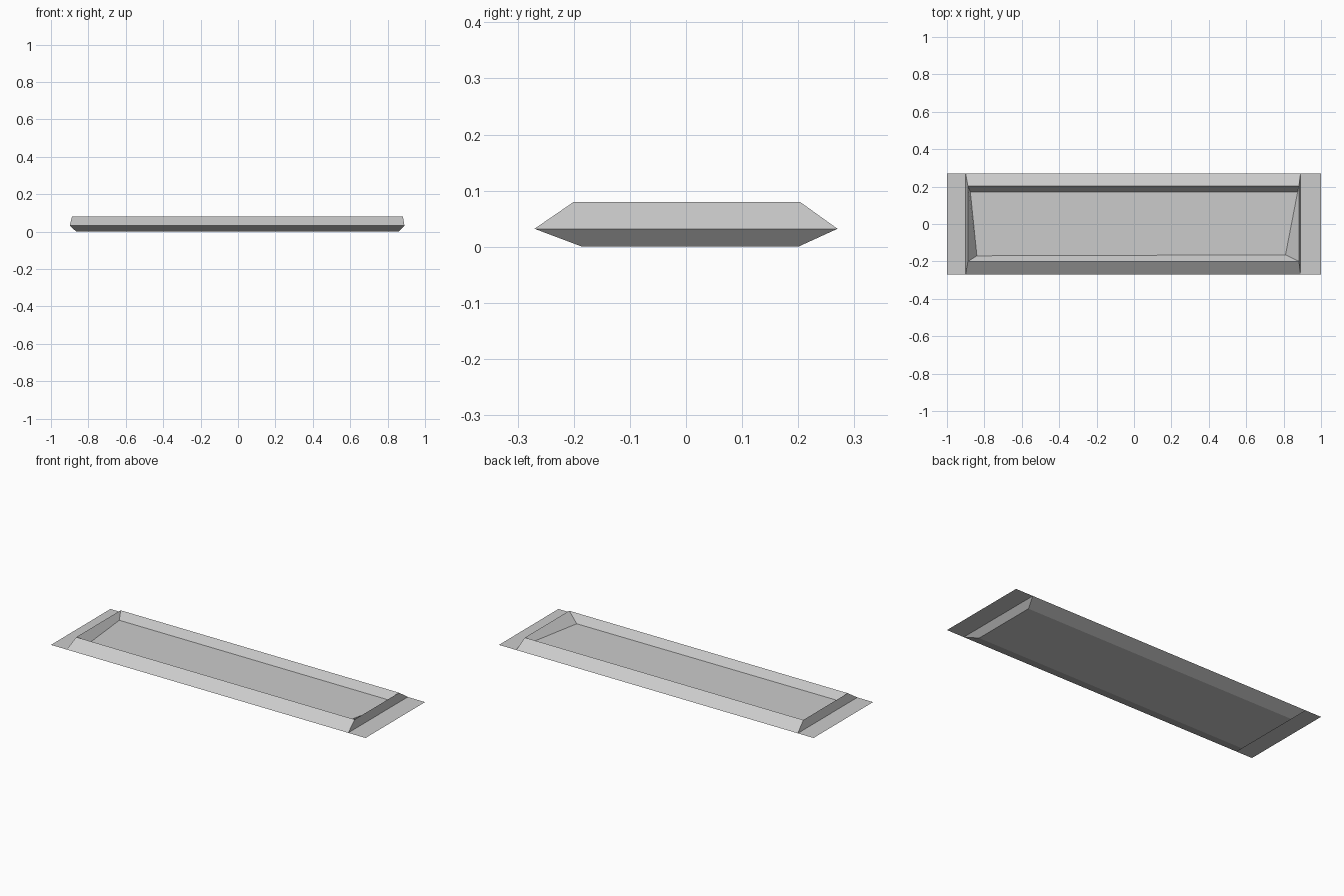
import bpy

if "Cube" in bpy.data.objects:
    bpy.data.objects.remove(bpy.data.objects["Cube"])


def mesh_object(name, verts, faces):
    mesh = bpy.data.meshes.new(name)
    mesh.from_pydata(verts, [], faces)
    mesh.update()
    obj = bpy.data.objects.new(name, mesh)
    bpy.context.collection.objects.link(obj)
    return obj


def rect(x0, x1, y0, y1, z):
    return [(x0, y0, z), (x1, y0, z), (x1, y1, z), (x0, y1, z)]


# Tray body: rectangular rings from the underside, out to the waist,
# up to the rim and back down to the recessed floor
rings = [
    rect(-0.865, 0.86, -0.185, 0.20, 0.0),
    rect(-0.90, 0.89, -0.27, 0.27, 0.032),
    rect(-0.888, 0.882, -0.20, 0.203, 0.08),
    [(-0.84, -0.17, 0.038), (0.81, -0.165, 0.038),
     (0.875, 0.172, 0.038), (-0.875, 0.172, 0.038)],
]
verts = [p for ring in rings for p in ring]
faces = [(3, 2, 1, 0)]
for r in range(len(rings) - 1):
    for i in range(4):
        j = (i + 1) % 4
        faces.append((4 * r + i, 4 * r + j, 4 * r + 4 + j, 4 * r + 4 + i))
top = 4 * (len(rings) - 1)
faces.append((top, top + 1, top + 2, top + 3))
mesh_object("tray_body", verts, faces)

# Thin flat flanges at both ends
for name, x0, x1 in (("left_flange", -1.0, -0.90), ("right_flange", 0.89, 1.0)):
    mesh_object(name, rect(x0, x1, -0.27, 0.27, 0.032), [(0, 1, 2, 3)])
